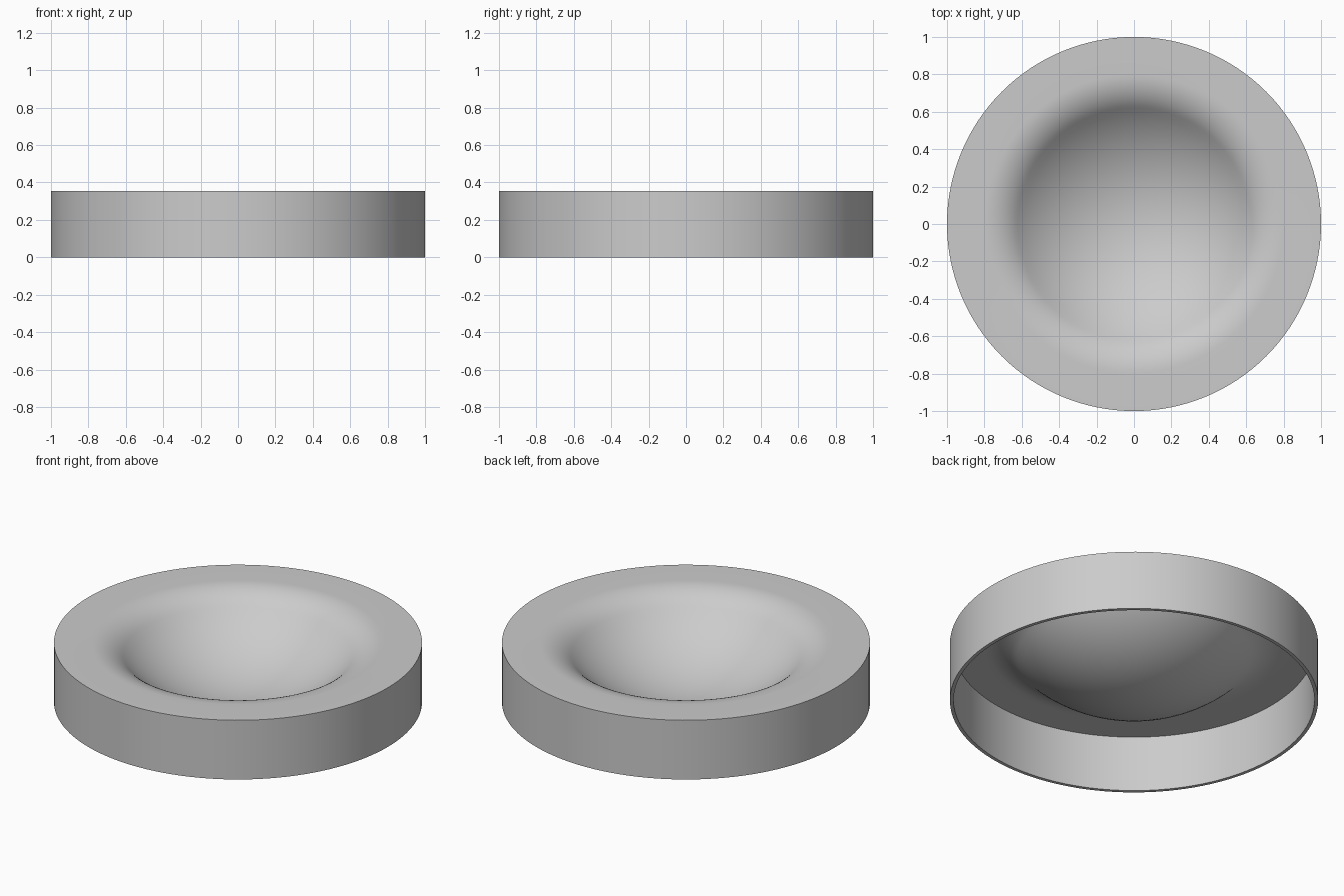
import bpy, bmesh
from math import sin, cos, tan, radians

if "Cube" in bpy.data.objects:
    bpy.data.objects.remove(bpy.data.objects["Cube"])

HEIGHT, WALL = 0.355, 0.02
LIP_R, BEND_R = 0.80, 0.62      # where the flat lip ends, where the bend meets the bowl
SLOPE = radians(44.5)           # steepest slope, at the bend/bowl junction
SEGMENTS = 128


def dish_curve(offset):
    """Half profile from the bowl centre to the lip, offset below the top skin."""
    bowl = BEND_R / sin(SLOPE)
    bend = (LIP_R - BEND_R) / sin(SLOPE)
    depth = LIP_R * tan(SLOPE / 2)
    bowl_z = HEIGHT - depth + bowl
    rb, rf = bowl + offset, bend - offset
    pts = [(rb * sin(SLOPE * i / 16), bowl_z - rb * cos(SLOPE * i / 16)) for i in range(17)]
    pts += [(LIP_R - rf * sin(SLOPE * i / 10), HEIGHT - bend + rf * cos(SLOPE * i / 10))
            for i in range(9, -1, -1)]
    return pts


# Closed shell profile: top skin, outer wall, bottom edge, inner wall, underside
profile = dish_curve(0)
profile += [(1, HEIGHT), (1, 0), (1 - WALL, 0), (1 - WALL, HEIGHT - WALL)]
profile += dish_curve(WALL)[::-1]

# Revolve into the dish
bm = bmesh.new()
verts = [bm.verts.new((r, 0, z)) for r, z in profile]
edges = [bm.edges.new(pair) for pair in zip(verts, verts[1:])]
bmesh.ops.spin(bm, geom=verts + edges, cent=(0, 0, 0), axis=(0, 0, 1),
               angle=radians(360), steps=SEGMENTS, use_duplicate=False)
bmesh.ops.remove_doubles(bm, verts=bm.verts, dist=1e-4)
bmesh.ops.recalc_face_normals(bm, faces=bm.faces)
mesh = bpy.data.meshes.new("round_dish")
bm.to_mesh(mesh)
bm.free()

dish = bpy.data.objects.new("round_dish", mesh)
bpy.context.collection.objects.link(dish)
bpy.context.view_layer.objects.active = dish
dish.select_set(True)
bpy.ops.object.shade_smooth_by_angle(angle=radians(30))
